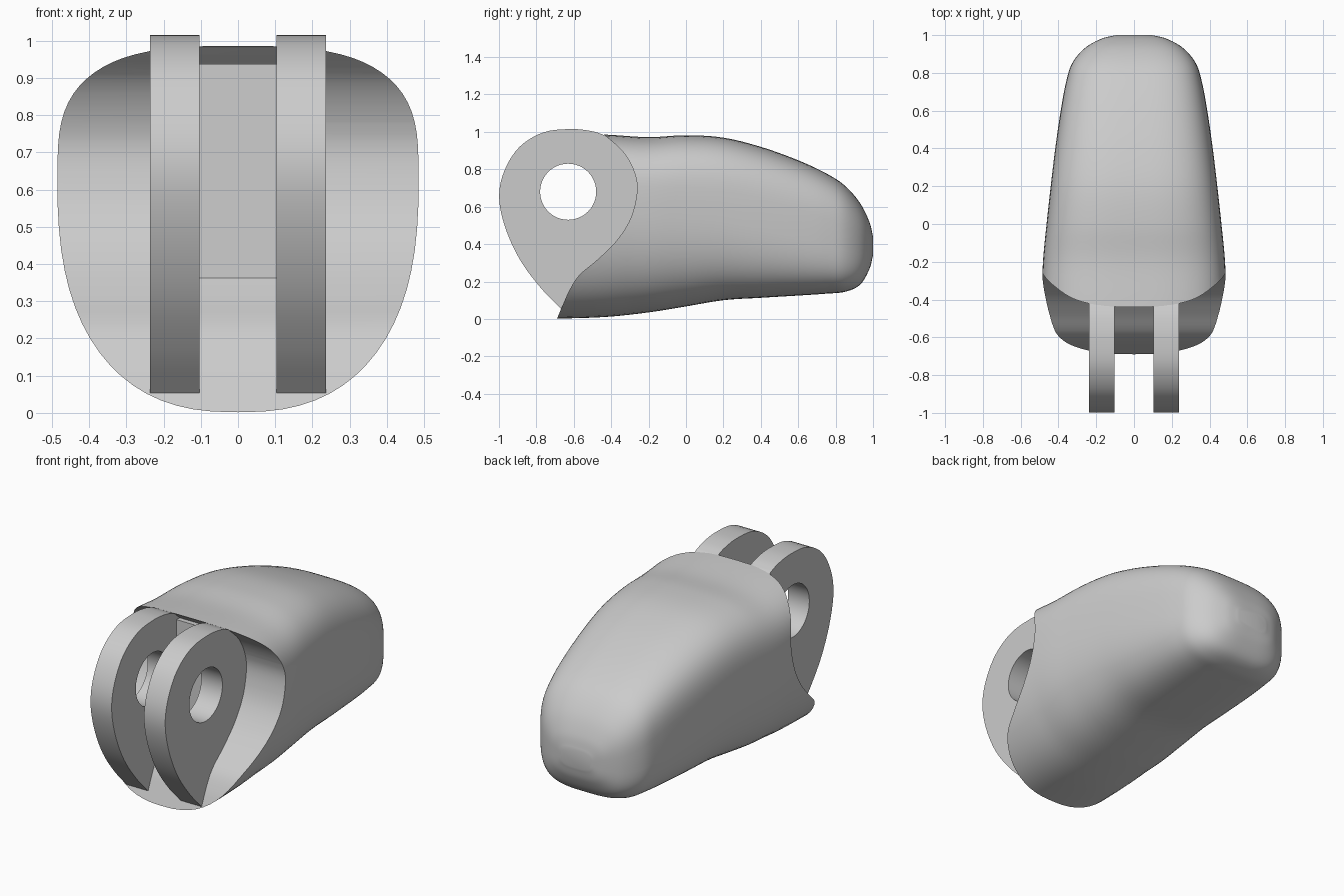
import bpy, bmesh, math
from mathutils import Vector

if "Cube" in bpy.data.objects:
    bpy.data.objects.remove(bpy.data.objects["Cube"])

grey = bpy.data.materials.new("plain_grey")
grey.use_nodes = True
grey.diffuse_color = (0.6, 0.6, 0.6, 1)
grey.node_tree.nodes["Principled BSDF"].inputs["Base Color"].default_value = (0.6, 0.6, 0.6, 1)


def spline(points, steps):
    """Smooth curve through points of any dimension."""
    p = [Vector(q) for q in points]
    p = [2 * p[0] - p[1]] + p + [2 * p[-1] - p[-2]]
    out = []
    for a, b, c, d in zip(p, p[1:], p[2:], p[3:]):
        for i in range(steps):
            t = i / steps
            out.append(b + (c - a) * (t / 2) + (2 * a - 5 * b + 4 * c - d) * (t * t / 2)
                       + (3 * b - a - 3 * c + d) * (t ** 3 / 2))
    return out + [p[-2]]


def finish(name, bm):
    bmesh.ops.recalc_face_normals(bm, faces=bm.faces)
    mesh = bpy.data.meshes.new(name)
    bm.to_mesh(mesh)
    bm.free()
    mesh.materials.append(grey)
    obj = bpy.data.objects.new(name, mesh)
    bpy.context.collection.objects.link(obj)
    return obj


def extrude_x(name, outline, x0, x1):
    """Prism across x from a side outline of (y, z) points."""
    bm = bmesh.new()
    face = bm.faces.new([bm.verts.new((x0, y, z)) for y, z in outline])
    ext = bmesh.ops.extrude_face_region(bm, geom=[face])["geom"]
    verts = [v for v in ext if isinstance(v, bmesh.types.BMVert)]
    bmesh.ops.translate(bm, verts=verts, vec=(x1 - x0, 0, 0))
    return finish(name, bm)


def select(obj):
    bpy.ops.object.select_all(action="DESELECT")
    obj.select_set(True)
    bpy.context.view_layer.objects.active = obj


def cut(obj, cutter):
    select(obj)
    mod = obj.modifiers.new("cut", "BOOLEAN")
    mod.operation, mod.solver, mod.object = "DIFFERENCE", "EXACT", cutter
    bpy.ops.object.modifier_apply(modifier=mod.name)
    bpy.data.objects.remove(cutter)


def smooth(obj):
    select(obj)
    bpy.ops.object.shade_smooth_by_angle(angle=math.radians(32))


# Body: sections along y as (y, half width, top, bottom)
stations = [(-.75, .49, .997, 0), (-.44, .49, .986, .01), (-.2, .482, .972, .035),
            (0, .463, .982, .067), (.2, .441, .969, .1), (.4, .417, .92, .113),
            (.6, .388, .848, .125), (.75, .36, .778, .135), (.85, .328, .712, .145),
            (.93, .262, .62, .182), (.98, .175, .52, .265), (1, .095, .44, .34)]
SIDES = 72
bm = bmesh.new()
rings = []
for y, half, top, bottom in spline(stations, 6):
    back = min(max((y + .3) / 1.2, 0), 1)
    mid = bottom + (top - bottom) * (.66 - .16 * back)
    ring = []
    for i in range(SIDES):
        c, n = math.cos(math.tau * i / SIDES), math.sin(math.tau * i / SIDES)
        power = 3 + .2 * back if n > 0 else 2.5 + .9 * back
        height = top - mid if n > 0 else mid - bottom
        ring.append(bm.verts.new((
            math.copysign(abs(c) ** (2 / power), c) * half, y,
            mid + math.copysign(abs(n) ** (2 / power), n) * height)))
    rings.append(ring)
for a, b in zip(rings, rings[1:]):
    for i in range(SIDES):
        j = (i + 1) % SIDES
        bm.faces.new((a[i], a[j], b[j], b[i]))
bm.faces.new(rings[0])
bm.faces.new(rings[-1])
body = finish("body", bm)

# Scooped front end, shared by the body and the lugs
scoop = spline([(-.43, .98), (-.33, .885), (-.275, .78), (-.262, .68), (-.295, .54),
                (-.37, .42), (-.47, .32), (-.57, .235), (-.625, .15), (-.668, .053)], 5)
outline = [(-.56, 1.06)] + [tuple(p) for p in scoop] + [(-.703, -.03), (-1.3, -.03), (-1.3, 1.06)]
cut(body, extrude_x("scoop_cutter", outline, -.8, .8))
smooth(body)

# Hinge lugs with pin holes
front = spline([(-.668, .053), (-.78, .17), (-.89, .32), (-.967, .49), (-.999, .65),
                (-.972, .79), (-.89, .92), (-.76, .998), (-.61, 1.015), (-.5, 1.003), (-.43, .98)], 5)
profile = [tuple(p) for p in scoop + front[1:-1]]
hole = [(-.63 + .15 * math.cos(math.tau * i / 48), .68 + .15 * math.sin(math.tau * i / 48))
        for i in range(48)]
for name, x0, x1 in (("right_lug", -.237, -.103), ("left_lug", .103, .237)):
    lug = extrude_x(name, profile, x0, x1)
    cut(lug, extrude_x("pin_cutter", hole, x0 - .1, x1 + .1))
    smooth(lug)

# Flat stop block between the lugs
extrude_x("stop_block", [(-.425, .357), (-.25, .357), (-.25, .937), (-.41, .937)], -.103, .103)
